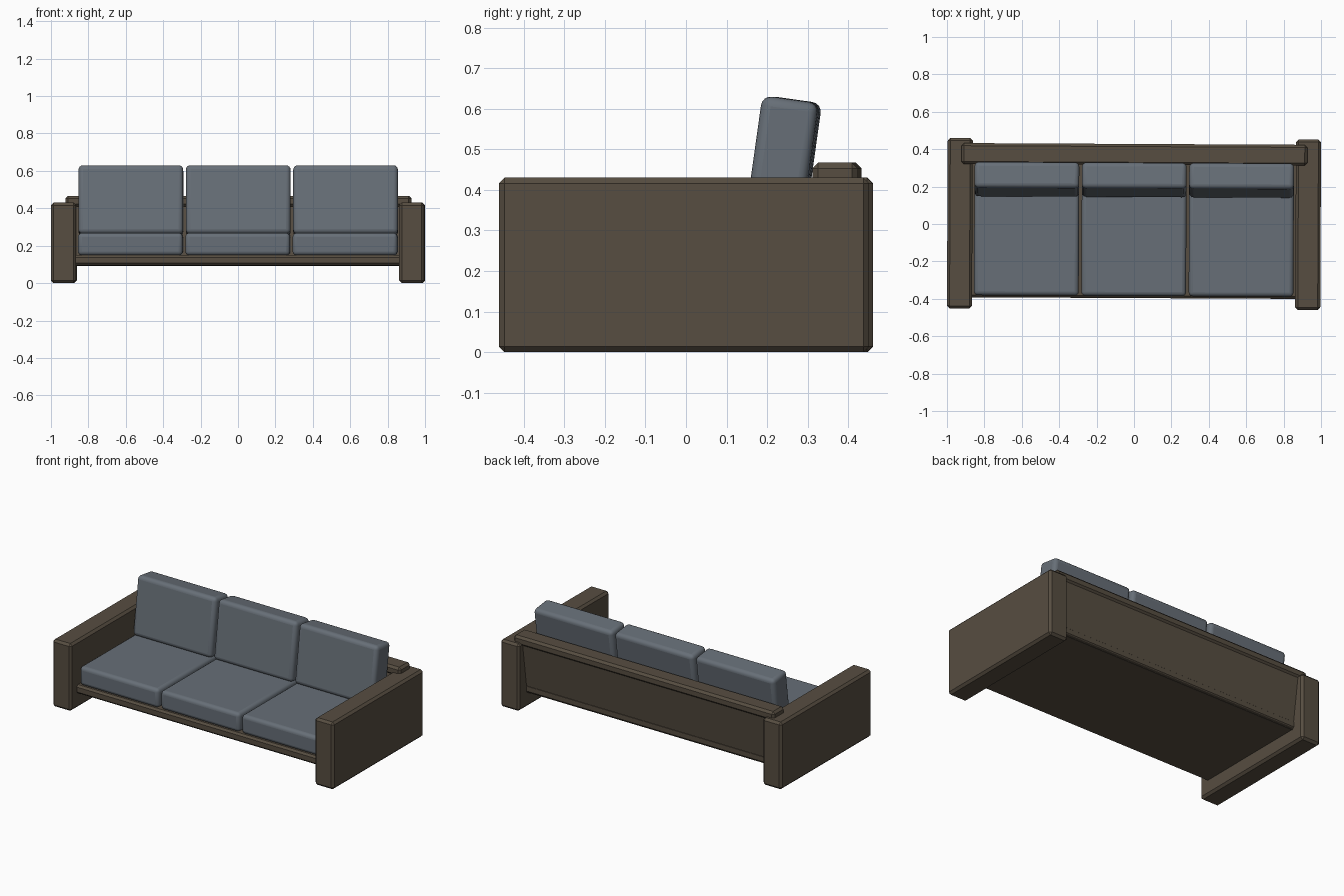
import bpy
import math
from mathutils import Matrix

if "Cube" in bpy.data.objects:
    bpy.data.objects.remove(bpy.data.objects["Cube"])

YAW = Matrix.Rotation(-0.005, 4, 'Z')   # the whole sofa sits very slightly turned
LEAN = math.radians(-8)                 # backward lean of the back parts


def material(name, colour):
    m = bpy.data.materials.new(name)
    m.diffuse_color = (*colour, 1)
    m.use_nodes = True
    m.node_tree.nodes["Principled BSDF"].inputs["Base Color"].default_value = m.diffuse_color
    return m


WOOD = material("brown_wood", (0.095, 0.075, 0.053))
FABRIC = material("grey_fabric", (0.135, 0.158, 0.185))


def block(name, centre, size, mat, bevel, segments=1, lean=0.0):
    bpy.ops.mesh.primitive_cube_add(size=1)
    ob = bpy.context.object
    ob.name = name
    ob.data.transform(Matrix.Diagonal((*size, 1)))
    ob.matrix_world = YAW @ Matrix.Translation(centre) @ Matrix.Rotation(lean, 4, 'X')
    ob.data.materials.append(mat)
    mod = ob.modifiers.new("bevel", 'BEVEL')
    mod.width = bevel
    mod.segments = segments
    if segments > 1:
        bpy.ops.object.shade_smooth_by_angle(angle=math.radians(40))
    return ob


# Slab arms
for side, x in (("left", -0.931), ("right", 0.931)):
    block(side + "_arm", (x, 0, 0.215), (0.134, 0.912, 0.43), WOOD, 0.014)

# Base platform, leaning back panel and the rail on top of it
block("base", (0, -0.008, 0.122), (1.76, 0.776, 0.055), WOOD, 0.012)
block("back_panel", (0, 0.367, 0.272), (1.76, 0.06, 0.355), WOOD, 0.004, lean=LEAN)
block("back_rail", (0, 0.372, 0.438), (1.85, 0.112, 0.058), WOOD, 0.014)

# Three seat cushions with three leaning back cushions
for i, side in enumerate(("left", "middle", "right")):
    x = (i - 1) * 0.574
    block(side + "_seat_cushion", (x, -0.035, 0.208), (0.56, 0.70, 0.120),
          FABRIC, 0.022, 4)
    block(side + "_back_cushion", (x, 0.236, 0.440), (0.56, 0.14, 0.37),
          FABRIC, 0.024, 4, LEAN)
